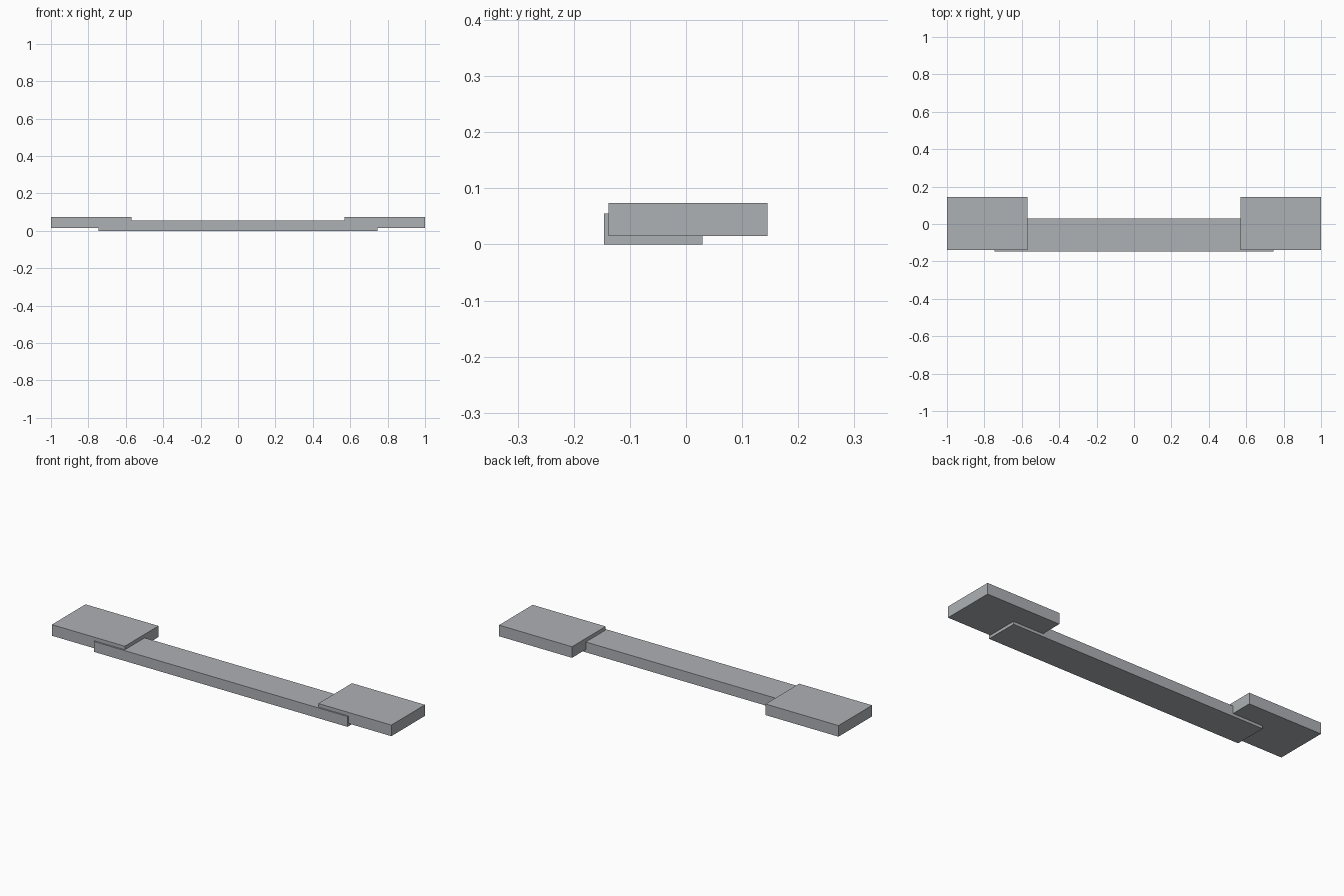
import bpy

cube = bpy.data.objects.get("Cube")
if cube:
    bpy.data.objects.remove(cube, do_unlink=True)

# Single grey finish
grey = bpy.data.materials.new("light grey")
grey.use_nodes = True
colour = (0.42, 0.44, 0.46, 1)
grey.diffuse_color = colour
grey.node_tree.nodes["Principled BSDF"].inputs["Base Color"].default_value = colour


def box(name, low, high):
    """Flat-faced box between two opposite corners."""
    centre = [(a + b) / 2 for a, b in zip(low, high)]
    bpy.ops.mesh.primitive_cube_add(size=1, location=centre)
    obj = bpy.context.object
    obj.name = name
    obj.scale = [b - a for a, b in zip(low, high)]
    bpy.ops.object.transform_apply(location=False, rotation=False, scale=True)
    obj.data.materials.append(grey)
    return obj


# Long bar, overlapping into both end plates
box("cross_bar", (-0.747, -0.146, 0), (0.747, 0.029, 0.055))

# End plates, set slightly higher and further back
box("left_end_plate", (0.57, -0.138, 0.015), (1, 0.145, 0.074))
box("right_end_plate", (-1, -0.138, 0.015), (-0.57, 0.145, 0.074))
